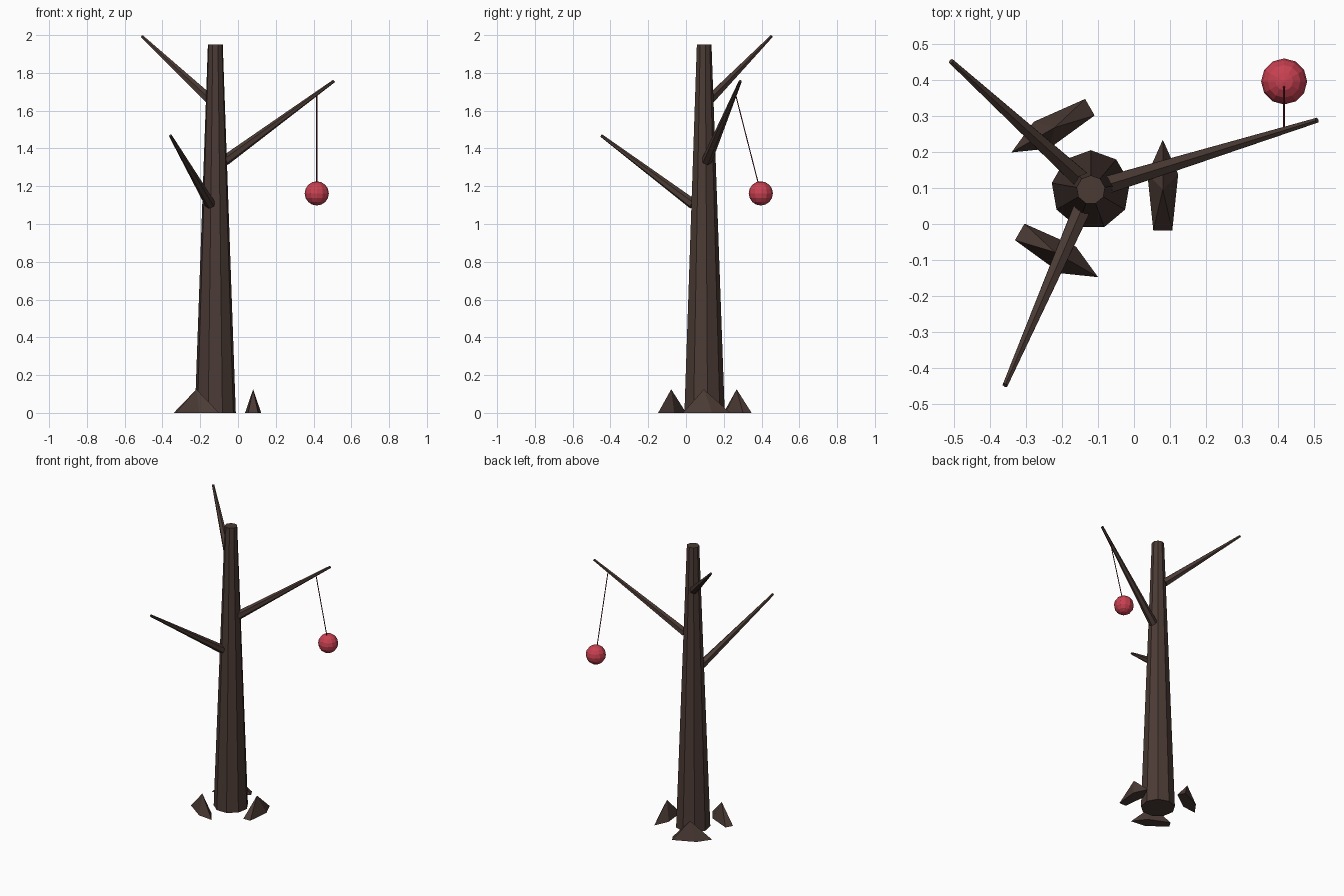
import bpy, math
from mathutils import Vector, Matrix

if "Cube" in bpy.data.objects:
    bpy.data.objects.remove(bpy.data.objects["Cube"])


def material(name, rgb):
    m = bpy.data.materials.new(name)
    m.diffuse_color = (*rgb, 1)
    m.use_nodes = True
    m.node_tree.nodes["Principled BSDF"].inputs["Base Color"].default_value = m.diffuse_color
    return m


bark = material("dark bark", (0.070, 0.043, 0.035))
red = material("ornament red", (0.578, 0.052, 0.082))
dark_red = material("string dark red", (0.130, 0.015, 0.022))


def finish(name, mat):
    ob = bpy.context.object
    ob.name = name
    ob.data.materials.append(mat)
    return ob


def rod(name, a, b, r1, r2, sides, mat):
    """Tapered rod from point a to point b."""
    a, b = Vector(a), Vector(b)
    d = b - a
    bpy.ops.mesh.primitive_cone_add(vertices=sides, radius1=r1, radius2=r2, depth=d.length)
    ob = finish(name, mat)
    ob.matrix_world = Matrix.Translation((a + b) / 2) @ d.to_track_quat('Z', 'Y').to_matrix().to_4x4()
    return ob


CX, CY = -0.12, 0.095

# Trunk
bpy.ops.mesh.primitive_cone_add(vertices=9, radius1=0.11, radius2=0.04, depth=1.95,
                                location=(CX, CY, 0.975))
finish("trunk", bark)

# Branches
branches = [
    ((-0.07, 0.11, 1.335), (0.508, 0.288, 1.757)),
    ((-0.15, 0.127, 1.66), (-0.508, 0.452, 1.993)),
    ((-0.147, 0.037, 1.105), (-0.358, -0.448, 1.468)),
]
for i, (a, b) in enumerate(branches):
    rod(f"branch_{i + 1}", a, b, 0.028, 0.008, 6, bark)

# Roots: flattened five-sided cones around the trunk
for i in range(3):
    ang = i * math.tau / 3
    bpy.ops.mesh.primitive_cone_add(
        vertices=5, radius1=1, radius2=0, depth=1,
        location=(CX + 0.2 * math.cos(ang), CY + 0.2 * math.sin(ang), 0.0625),
        rotation=(0, 0, ang))
    finish(f"root_{i + 1}", bark).scale = (0.045, 0.139, 0.125)

# Hanging ornament and its string
ball = Vector((0.417, 0.396, 1.162))
knot = Vector((0.417, 0.261, 1.69))
bpy.ops.mesh.primitive_uv_sphere_add(segments=12, ring_count=8, radius=0.064, location=ball)
finish("ornament_ball", red)
rod("ornament_string", knot, ball + (knot - ball).normalized() * 0.055, 0.003, 0.003, 5, dark_red)
